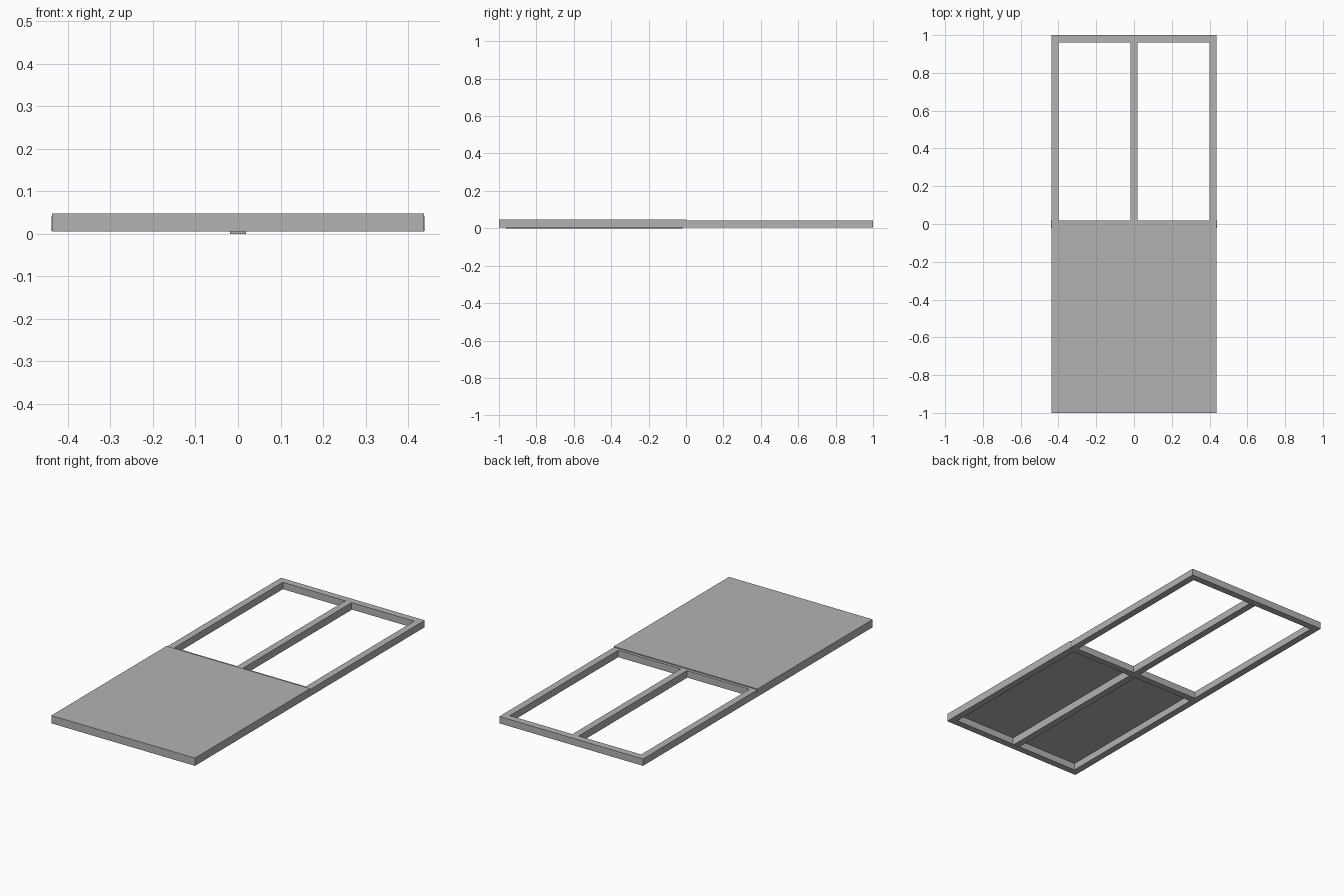
import bpy
import math

cube = bpy.data.objects.get("Cube")
if cube:
    bpy.data.objects.remove(cube)

# Single plain grey finish
grey = bpy.data.materials.new("plain grey")
grey.use_nodes = True
colour = (0.45, 0.45, 0.45, 1)
grey.diffuse_color = colour
grey.node_tree.nodes["Principled BSDF"].inputs["Base Color"].default_value = colour

HALF_W = 0.438      # half width of both frames
BAR = 0.038         # width of every bar
BASE, TOP = 0.005, 0.043
PANEL_TOP = 0.048


def box(name, x0, x1, y0, y1, z0=BASE, z1=TOP):
    bpy.ops.mesh.primitive_cube_add(
        size=1, location=((x0 + x1) / 2, (y0 + y1) / 2, (z0 + z1) / 2))
    ob = bpy.context.object
    ob.name = name
    ob.scale = (x1 - x0, y1 - y0, z1 - z0)
    bpy.ops.object.transform_apply(location=False, rotation=False, scale=True)
    ob.data.materials.append(grey)
    return ob


inner = HALF_W - BAR

# End rails and the shared middle rail
box("front_rail", -HALF_W, HALF_W, -1, BAR - 1)
box("back_rail", -HALF_W, HALF_W, 1 - BAR, 1)
box("middle_rail", -inner, inner, -BAR / 2, BAR / 2)

# Side bars of the covered and the open frame
for side, s in (("left", 1), ("right", -1)):
    xs = sorted((s * inner, s * HALF_W))
    box(side + "_front_side_bar", *xs, BAR - 1, 0)
    box(side + "_back_side_bar", *xs, 0, 1 - BAR)

    # Round hinge end, just proud of the side
    bpy.ops.mesh.primitive_cylinder_add(
        vertices=32, radius=0.018, depth=BAR,
        location=(s * (inner + BAR / 2 + 0.001), 0, (BASE + TOP) / 2),
        rotation=(0, math.pi / 2, 0))
    pin = bpy.context.object
    pin.name = side + "_hinge_pin"
    pin.data.materials.append(grey)
    bpy.ops.object.shade_smooth_by_angle()

# Centre bars
box("front_centre_bar", -BAR / 2, BAR / 2, BAR - 1, -BAR / 2, 0)
box("back_centre_bar", -BAR / 2, BAR / 2, BAR / 2, 1 - BAR, 0.003)

# Cover panel over the front frame
box("cover_panel", -HALF_W, HALF_W, -1, 0.003, TOP, PANEL_TOP)
